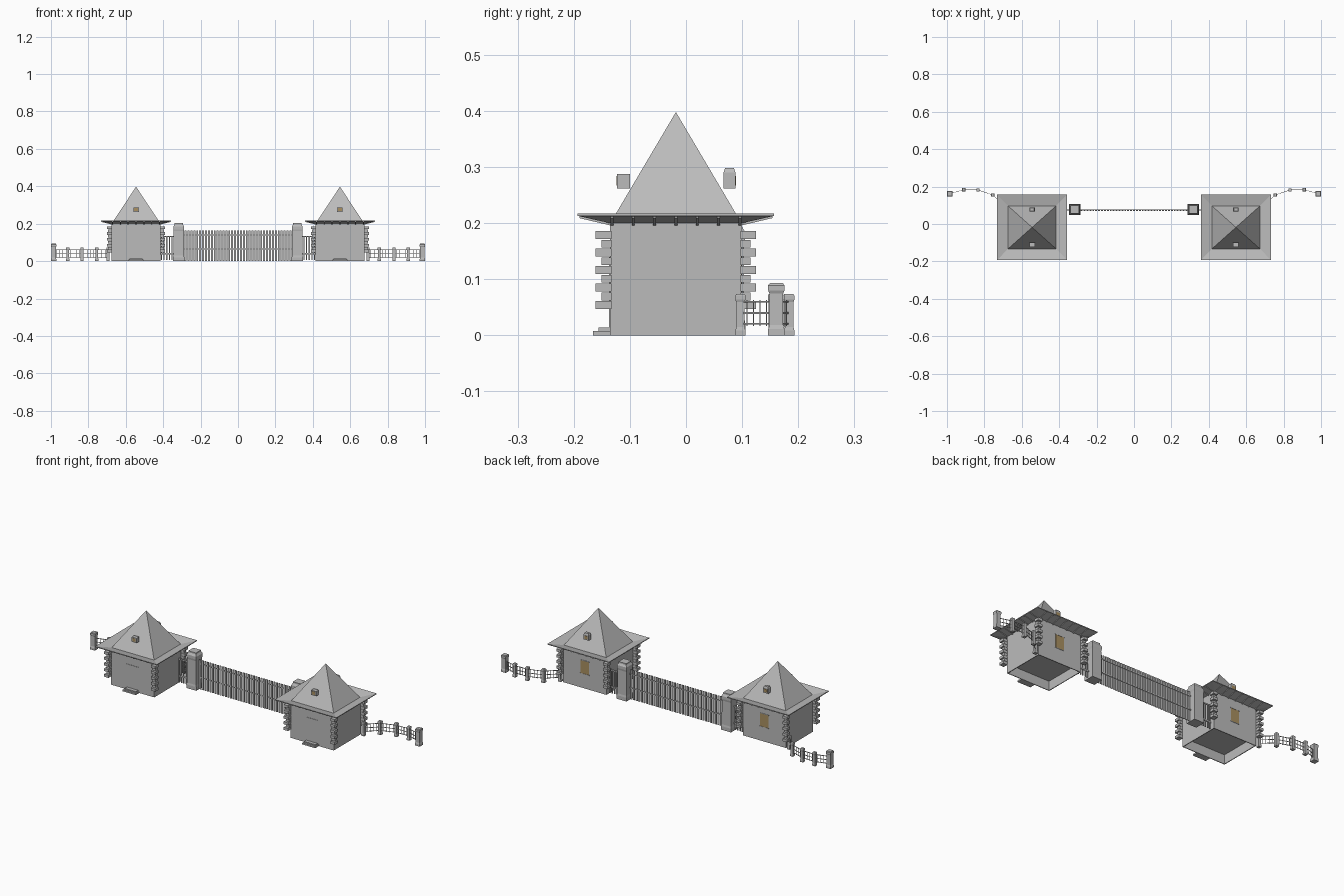
import bpy, bmesh, math
from mathutils import Vector

if "Cube" in bpy.data.objects:
    bpy.data.objects.remove(bpy.data.objects["Cube"])


def material(name, rgb):
    m = bpy.data.materials.new(name)
    m.diffuse_color = (*rgb, 1)
    m.use_nodes = True
    m.node_tree.nodes["Principled BSDF"].inputs["Base Color"].default_value = m.diffuse_color
    return m


GREY = material("stone_grey", (0.5, 0.5, 0.5))
OCHRE = material("window_ochre", (0.40, 0.28, 0.12))


def finish(bm, name, mat=GREY):
    bmesh.ops.recalc_face_normals(bm, faces=bm.faces)
    me = bpy.data.meshes.new(name)
    bm.to_mesh(me)
    bm.free()
    me.materials.append(mat)
    ob = bpy.data.objects.new(name, me)
    bpy.context.collection.objects.link(ob)
    return ob


def stack(bm, cx, cy, rings, closed=False):
    """Rectangular rings (half x, half y, z) skinned in order."""
    loops = [[bm.verts.new((cx + sx * hx, cy + sy * hy, z))
              for sx, sy in ((-1, -1), (1, -1), (1, 1), (-1, 1))]
             for hx, hy, z in rings]
    pairs = list(zip(loops, loops[1:]))
    if closed:
        pairs.append((loops[-1], loops[0]))
    else:
        bm.faces.new(loops[0])
        bm.faces.new(loops[-1])
    for a, b in pairs:
        for i in range(4):
            j = (i + 1) % 4
            bm.faces.new((a[i], a[j], b[j], b[i]))


def box(bm, x0, x1, y0, y1, z0, z1):
    hx, hy = abs(x1 - x0) / 2, (y1 - y0) / 2
    stack(bm, (x0 + x1) / 2, (y0 + y1) / 2, [(hx, hy, z0), (hx, hy, z1)])


def beam(bm, p, q, w, h):
    """Straight bar of width w and height h from p to q."""
    p, q = Vector(p), Vector(q)
    side = (q - p).cross(Vector((0, 0, 1))).normalized() * w / 2
    up = Vector((0, 0, h / 2))
    ends = [[bm.verts.new(c + side * a + up * b)
             for a, b in ((-1, -1), (1, -1), (1, 1), (-1, 1))] for c in (p, q)]
    bm.faces.new(ends[0])
    bm.faces.new(ends[1])
    for i in range(4):
        j = (i + 1) % 4
        bm.faces.new((ends[0][i], ends[0][j], ends[1][j], ends[1][i]))


HX, HY, CY = 0.131, 0.117, -0.018      # lodge half sizes and centre
FRONT, BACK = CY - HY, CY + HY


def lodge(cx, side):
    # walls, hollow below the floor
    bm = bmesh.new()
    stack(bm, cx, CY, [(HX - .004, HY - .004, .05), (HX - .004, HY - .004, 0),
                       (HX, HY, 0), (HX, HY, .2)])
    finish(bm, side + "_lodge_walls")

    # pyramid roof
    bm = bmesh.new()
    base = [bm.verts.new((cx + a * HX, CY + b * HY, .2))
            for a, b in ((-1, -1), (1, -1), (1, 1), (-1, 1))]
    tip = bm.verts.new((cx, CY, .398))
    bm.faces.new(base)
    for i in range(4):
        bm.faces.new((base[i], base[(i + 1) % 4], tip))
    finish(bm, side + "_lodge_roof")

    # eave, rising towards its outer edge
    ex, ey = .187, .175
    bm = bmesh.new()
    stack(bm, cx, CY, [(HX - .004, HY - .004, .199), (ex, ey, .213),
                       (ex, ey, .217), (HX - .004, HY - .004, .203)], True)
    finish(bm, side + "_lodge_eave")

    # rafters below the eave
    bm = bmesh.new()
    for i in range(7):
        x = cx + (i - 3) * .042
        y = CY + (i - 3) * .038
        for s in (-1, 1):
            beam(bm, (x, CY + s * HY, .199), (x, CY + s * (ey - .003), .212), .005, .006)
            beam(bm, (cx + s * HX, y, .199), (cx + s * (ex - .003), y, .212), .005, .006)
    finish(bm, side + "_lodge_rafters")

    # stacked corner blocks, alternating long and short
    bm = bmesh.new()
    for row in range(9):
        z = .047 + row * .0156
        dx, dy = (.024, .026) if row % 2 == 0 else (.018, .016)
        for sx in (-1, 1):
            for sy in (-1, 1):
                xs = sorted((cx + sx * (HX - .002), cx + sx * (HX + dx)))
                ys = sorted((CY + sy * (HY - .002), CY + sy * (HY + dy)))
                box(bm, *xs, *ys, z, z + .0142)
    finish(bm, side + "_lodge_corner_blocks")

    # door and entrance steps
    bm = bmesh.new()
    box(bm, cx - .036, cx + .036, FRONT - .002, FRONT, .014, .14)
    finish(bm, side + "_lodge_door")
    bm = bmesh.new()
    box(bm, cx - .04, cx + .04, FRONT - .031, FRONT, 0, .008)
    box(bm, cx - .034, cx + .034, FRONT - .021, FRONT, .008, .014)
    finish(bm, side + "_lodge_steps")

    # rear window with sill and lintel
    bm = bmesh.new()
    box(bm, cx - .025, cx + .025, BACK, BACK + .001, .08, .15)
    finish(bm, side + "_lodge_window", OCHRE)
    bm = bmesh.new()
    for z in (.077, .15):
        box(bm, cx - .028, cx + .028, BACK, BACK + .002, z, z + .003)
    finish(bm, side + "_lodge_window_trim")

    # roof dormers with small panes
    bm = bmesh.new()
    box(bm, cx - .015, cx + .015, -.123, -.1, .262, .288)
    box(bm, cx - .015, cx + .015, .067, .088, .262, .29)
    stack(bm, cx, .0775, [(.015, .0105, .29), (.011, .008, .298)])
    finish(bm, side + "_lodge_dormers")
    bm = bmesh.new()
    for y in (-.124, .088):
        box(bm, cx - .010, cx + .010, y, y + .001, .267, .284)
    finish(bm, side + "_lodge_dormer_panes", OCHRE)


def pillar(bm, x, y, r, h):
    stack(bm, x, y, [(r, r, 0), (r, r, h * .12), (r * .84, r * .84, h * .2),
                     (r * .84, r * .84, h * .8), (r, r, h * .86),
                     (r, r, h * .96), (r * .8, r * .8, h)])


def side_fence(s, side):
    pts = [(.695, .097), (.755, .155), (.834, .182), (.91, .184), (.986, .161)]
    pts = [(s * x, y) for x, y in pts]
    bm = bmesh.new()
    for x, y in pts[:-1]:
        pillar(bm, x, y, .009, .074)
    pillar(bm, *pts[-1], .0145, .093)
    finish(bm, side + "_fence_posts")
    bm = bmesh.new()
    for (ax, ay), (bx, by) in zip(pts, pts[1:]):
        for z in (.021, .04, .06):
            beam(bm, (ax, ay, z), (bx, by, z), .002, .003)
        for k in range(1, 5):
            t = k / 5
            x, y = ax + (bx - ax) * t, ay + (by - ay) * t
            box(bm, x - .001, x + .001, y - .001, y + .001, .017, .063)
    finish(bm, side + "_fence_rails")


for s, side in ((-1, "left"), (1, "right")):
    lodge(s * .545, side)
    side_fence(s, side)

    # gate pillar
    bm = bmesh.new()
    stack(bm, s * .317, .077, [(.03, .029, 0), (.03, .029, .02), (.028, .027, .03),
                               (.027, .026, .16), (.029, .028, .17),
                               (.029, .028, .185), (.023, .022, .195),
                               (.023, .022, .203)])
    finish(bm, side + "_gate_pillar")

    # wicket between pillar and lodge
    bm = bmesh.new()
    for k in range(5):
        x = s * (.353 + k * .014)
        box(bm, x - .003, x + .003, .073, .077, .005, .13)
    for z in (.04, .132):
        beam(bm, (s * .345, .076, z), (s * .42, .076, z), .005, .007)
    finish(bm, side + "_wicket")

# main gate pickets and rails
bm = bmesh.new()
N = 37
for i in range(N):
    x = -.28 + .56 * i / (N - 1)
    box(bm, x - .005, x + .005, .070, .074, .002, .163)
for z in (.065, .14):
    box(bm, -.29, .29, .074, .077, z - .003, z + .003)
finish(bm, "main_gate")
